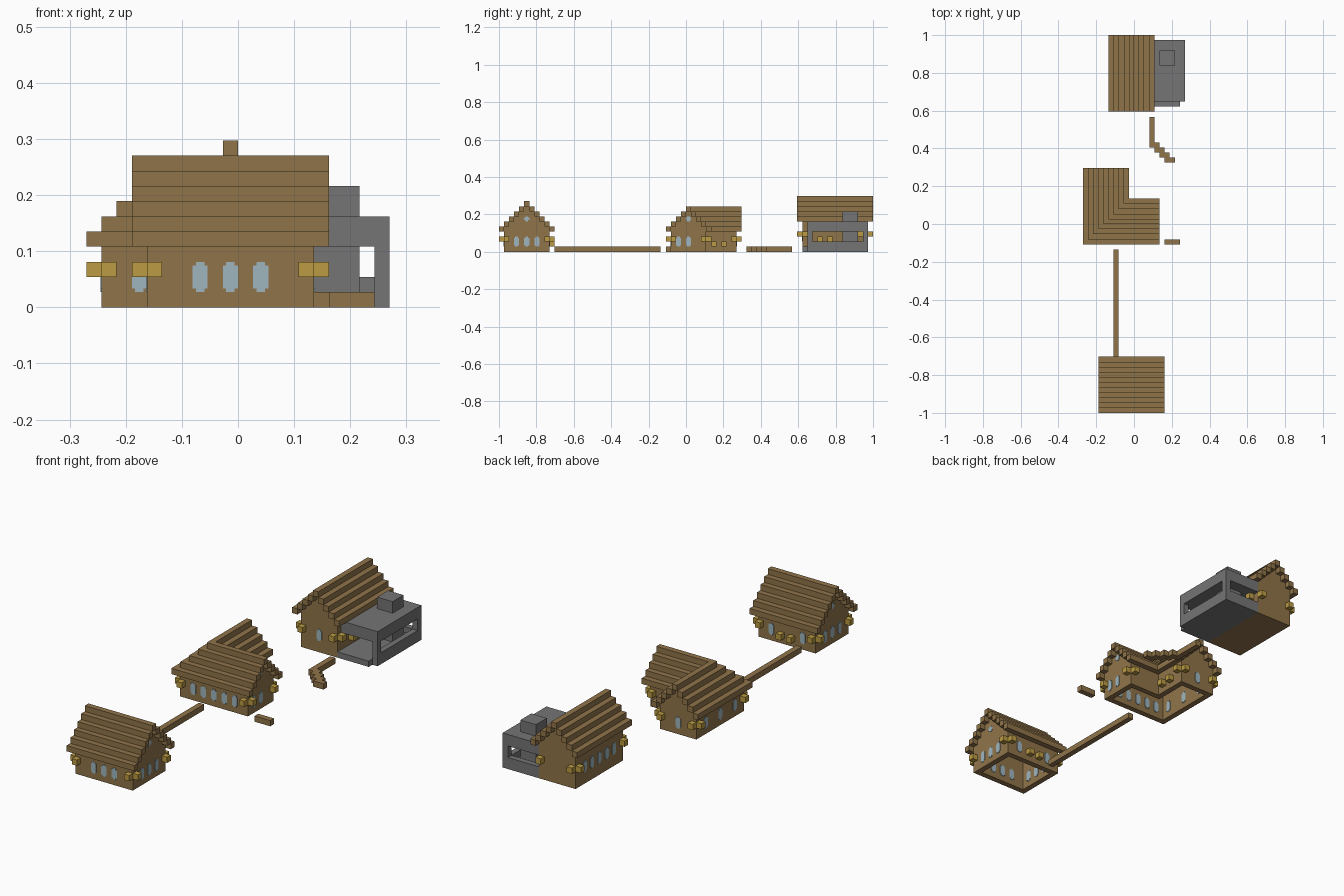
import bpy
import bmesh
from mathutils import Matrix, Vector

cube = bpy.data.objects.get("Cube")
if cube:
    bpy.data.objects.remove(cube, do_unlink=True)

U = 2 / 74  # one building block


def material(name, rgb):
    m = bpy.data.materials.new(name)
    m.use_nodes = True
    m.diffuse_color = (*rgb, 1)
    m.node_tree.nodes["Principled BSDF"].inputs["Base Color"].default_value = (*rgb, 1)
    return m


WOOD = material("brown wood", (0.28, 0.175, 0.068))
STONE = material("grey stone", (0.178, 0.178, 0.178))
GOLD = material("lantern gold", (0.5, 0.33, 0.055))
GLASS = material("pale blue glass", (0.35, 0.47, 0.52))


def build(name, boxes, mat):
    """One object from boxes given in blocks as (x0, x1, y0, y1, z0, z1)."""
    bm = bmesh.new()
    for x0, x1, y0, y1, z0, z1 in boxes:
        mid = Vector((x0 + x1, y0 + y1, z0 + z1)) * U / 2
        size = Vector((x1 - x0, y1 - y0, z1 - z0)) * U
        bmesh.ops.create_cube(bm, size=1, matrix=Matrix.Translation(mid) @ Matrix.Diagonal((*size, 1)))
    mesh = bpy.data.meshes.new(name)
    bm.to_mesh(mesh)
    bm.free()
    mesh.materials.append(mat)
    obj = bpy.data.objects.new(name, mesh)
    bpy.context.collection.objects.link(obj)
    return obj


def strip(axis, a0, a1, b0, b1, z0, z1):
    """Box whose a range runs along the given axis."""
    return (a0, a1, b0, b1, z0, z1) if axis == "x" else (b0, b1, a0, a1, z0, z1)


def rise(i, n):
    return min(i, n - 1 - i)


def stepped_roof(axis, a0, a1, b0, n, base):
    return [strip(axis, a0, a1, b0 + i, b0 + i + 1, base + rise(i, n), base + rise(i, n) + 1)
            for i in range(n)]


def gable(axis, a, b0, n, base):
    """Stepped end wall, one block thick, under a roof running along axis."""
    return [strip(axis, a, a + 1, b0 + i, b0 + i + 1, 0, base + rise(i, n)) for i in range(1, n - 1)]


def windows(normal, wall, cells, z, tall=2):
    """Notched panes on both sides of a wall that starts at block 'wall'."""
    out = []
    for c in cells:
        for s0, s1 in ((wall - 0.08, wall + 0.02), (wall + 0.98, wall + 1.08)):
            out.append(strip(normal, s0, s1, c, c + 1, z + 0.25, z + tall - 0.25))
            out.append(strip(normal, s0, s1, c + 0.22, c + 0.78, z, z + tall))
    return out


def block(x, y, z):
    return (x, x + 1, y, y + 1, z, z + 1)


def corner_lanterns(x, y, sx, sy, z):
    """Two lanterns wrapping an outer corner."""
    lo = lambda p, s: p if s > 0 else p - 1
    return [block(lo(x, sx), lo(y, -sy), z), block(lo(x, -sx), lo(y, sy), z)]


# Front house: ridge runs along x
build("front_house_roof", stepped_roof("x", -7, 6, -37, 11, 4), WOOD)
build("front_house_walls",
      gable("x", -6, -37, 11, 4) + gable("x", 4, -37, 11, 4)
      + [(-6, 5, -36, -35, 0, 5), (-6, 5, -28, -27, 0, 5)], WOOD)
panes = windows("y", -36, (-3, -1, 1), 1) + windows("y", -28, (-4, 2), 1)
for wall in (-6, 4):
    panes += windows("x", wall, (-34, -32, -30), 1) + windows("x", wall, (-32,), 6, 1)
build("front_house_windows", panes, GLASS)
lamps = [block(-2, -27, 1), block(0, -27, 1)]
for x, sx in ((-6, -1), (5, 1)):
    for y, sy in ((-36, -1), (-27, 1)):
        lamps += corner_lanterns(x, y, sx, sy, 2)
build("front_house_lanterns", lamps, GOLD)

# Middle house: L-shaped, roof steps nested round the corner
roof = []
for k in range(9):
    z = 4 + rise(k, 9)
    roof += [(-10 + k, 5, -4 + k, -3 + k, z, z + 1), (-10 + k, -9 + k, -3 + k, 11, z, z + 1)]
build("middle_house_roof", roof, WOOD)
build("middle_house_walls",
      gable("x", 3, -4, 9, 4) + gable("y", 9, -10, 9, 4)
      + [(-9, 4, -3, -2, 0, 5), (-9, -8, -3, 10, 0, 5),
         (-3, 4, 3, 4, 0, 5), (-3, -2, 3, 10, 0, 5)], WOOD)
build("middle_house_windows",
      windows("y", -3, range(-7, 3, 2), 1) + windows("x", 3, (-2, 0), 1)
      + windows("x", 3, (0,), 6, 1) + windows("y", 9, (-6,), 1)
      + windows("x", -9, (-1, 3, 7), 1), GLASS)
lamps = [block(-2, 5, 1), block(-2, 7, 1)]
for x, y, sx, sy in ((-9, -3, -1, -1), (4, -3, 1, -1), (4, 4, 1, 1), (-2, 10, 1, 1), (-9, 10, -1, 1)):
    lamps += corner_lanterns(x, y, sx, sy, 2)
build("middle_house_lanterns", lamps, GOLD)

# Back house: ridge runs along y, raised on a floor
build("back_house_roof", stepped_roof("y", 22, 37, -5, 9, 6), WOOD)
build("back_house_walls",
      gable("y", 23, -5, 9, 6) + gable("y", 35, -5, 9, 6)
      + [(-4, -3, 23, 36, 0, 7), (2, 3, 23, 36, 0, 7)], WOOD)
build("back_house_floor", [(-4, 3, 23, 36, 0, 1)], WOOD)
build("back_house_windows",
      windows("y", 23, (-1,), 2) + windows("x", -4, range(25, 35, 2), 2), GLASS)
lamps = [block(3, 26, 2), block(3, 28, 2), block(3, 34, 3), block(2, 36, 3)]
for x, y, sx, sy in ((-4, 23, -1, -1), (3, 23, 1, -1), (-4, 36, -1, 1)):
    lamps += corner_lanterns(x, y, sx, sy, 3)
build("back_house_lanterns", lamps, GOLD)

# Stone porch with open sides, step and chimney
build("porch_floor", [(3, 10, 24, 36, 0, 1)], STONE)
build("porch_step", [(3, 9, 23, 24, 0, 1)], STONE)
build("porch_roof", [(3, 10, 24, 36, 4, 6)], STONE)
build("porch_low_walls", [(9, 10, 24, 36, 0, 2), (3, 10, 35, 36, 0, 2)], STONE)
build("porch_posts", [(9, 10, 24, 25, 0, 4), (9, 10, 35, 36, 0, 4)], STONE)
build("chimney", [(5, 8, 31, 34, 1, 8)], STONE)

# Ground paths
build("long_path", [(-4, -3, -26, -5, 0, 1)], WOOD)
build("short_path", [(6, 9, -4, -3, 0, 1)], WOOD)
build("winding_path", [(3, 4, 16, 21, 0, 1)]
      + [(3 + i, 5 + i, 15 - i, 16 - i, 0, 1) for i in range(4)], WOOD)
